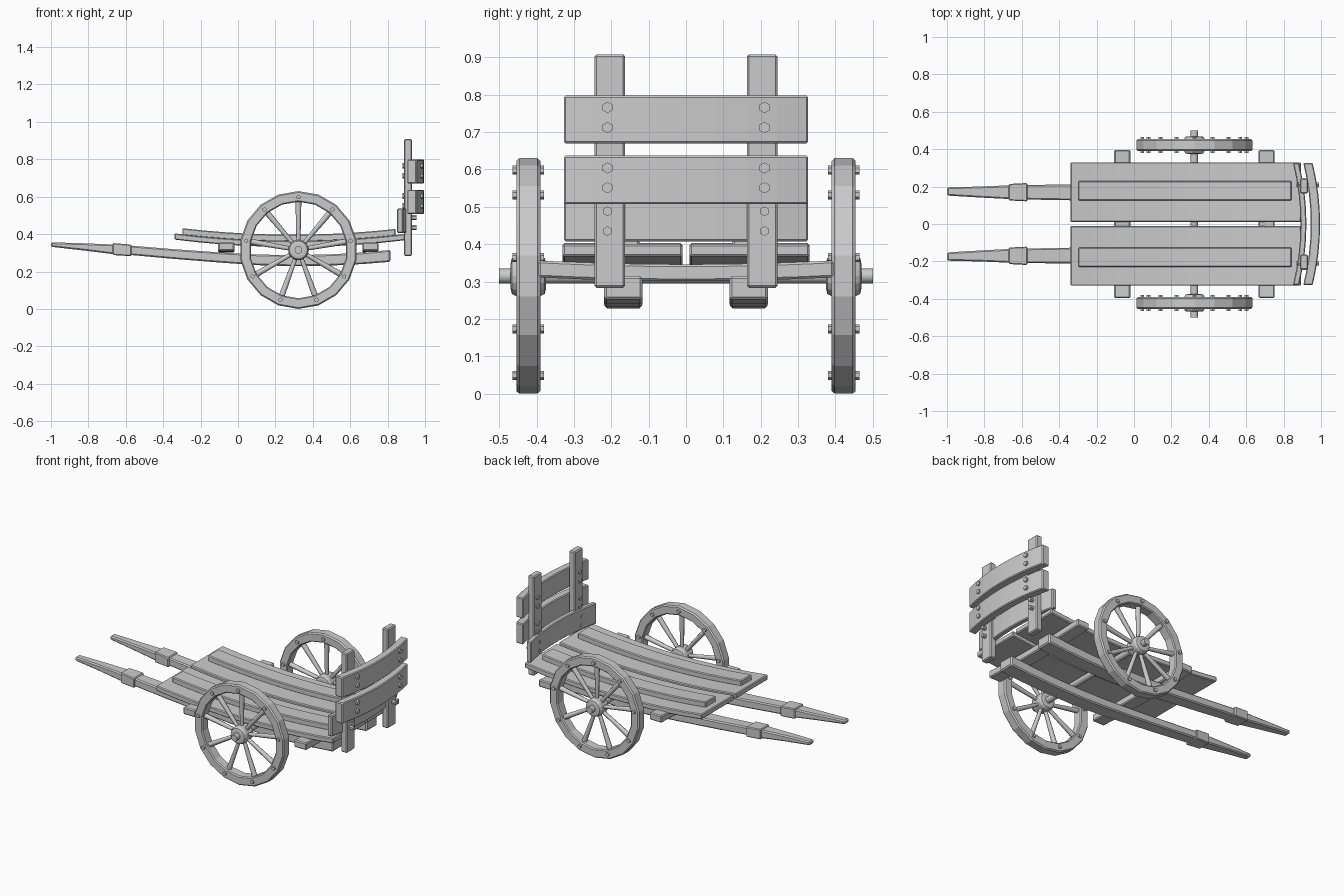
import bpy, bmesh
from math import sin, cos, pi, radians
from mathutils import Vector, Matrix

if "Cube" in bpy.data.objects:
    bpy.data.objects.remove(bpy.data.objects["Cube"])

WX, WZ, WY = 0.323, 0.315, 0.422   # wheel centre


def finish(name, bm, bevel=0.0, smooth=False):
    bmesh.ops.recalc_face_normals(bm, faces=bm.faces)
    me = bpy.data.meshes.new(name)
    bm.to_mesh(me)
    bm.free()
    ob = bpy.data.objects.new(name, me)
    bpy.context.collection.objects.link(ob)
    if smooth:
        for p in me.polygons:
            p.use_smooth = len(p.vertices) == 4
    if bevel:
        m = ob.modifiers.new("bevel", 'BEVEL')
        m.width, m.segments = bevel, 1
        m.limit_method, m.angle_limit = 'ANGLE', radians(40)
    return ob


def loft(name, rings, bevel=0.005):
    """Skin a series of equal-sized closed rings and cap the ends."""
    bm = bmesh.new()
    vs = [[bm.verts.new(p) for p in r] for r in rings]
    n = len(rings[0])
    for a, b in zip(vs, vs[1:]):
        for i in range(n):
            bm.faces.new((a[i], a[(i + 1) % n], b[(i + 1) % n], b[i]))
    bm.faces.new(vs[0])
    bm.faces.new(vs[-1])
    return finish(name, bm, bevel)


def yz(x, y0, y1, z0, z1):
    return [(x, y0, z0), (x, y1, z0), (x, y1, z1), (x, y0, z1)]


def xz(y, x0, x1, z0, z1):
    return [(x0, y, z0), (x1, y, z0), (x1, y, z1), (x0, y, z1)]


def rod(bm, a, b, r1, r2, seg):
    a, b = Vector(a), Vector(b)
    d = b - a
    M = Matrix.Translation((a + b) / 2) @ d.to_track_quat('Z', 'Y').to_matrix().to_4x4()
    bmesh.ops.create_cone(bm, cap_ends=True, segments=seg, radius1=r1, radius2=r2,
                          depth=d.length, matrix=M)


def span(a, b, n):
    return [a + (b - a) * i / n for i in range(n + 1)]


def lathe(name, profile, seg, y0, closed):
    """Revolve (radius, y offset) points about the wheel axis."""
    bm = bmesh.new()
    cols = []
    for i in range(seg):
        t = pi / 2 + 2 * pi * i / seg
        cols.append([bm.verts.new((WX + r * cos(t), y0 + y, WZ + r * sin(t))) for r, y in profile])
    n = len(profile)
    for i in range(seg):
        a, b = cols[i], cols[(i + 1) % seg]
        for j in range(n if closed else n - 1):
            k = (j + 1) % n
            bm.faces.new((a[j], a[k], b[k], b[j]))
    if not closed:
        bm.faces.new([c[0] for c in cols])
        bm.faces.new([c[-1] for c in cols])
    return finish(name, bm)


for s, side in ((-1, "right"), (1, "left")):
    # wheel rim, hub, spokes and rim bolts
    y = s * WY
    lathe(side + "_rim", [(0.258, -0.026), (0.264, -0.032), (0.308, -0.032), (0.315, -0.024),
                          (0.315, 0.024), (0.308, 0.032), (0.264, 0.032), (0.258, 0.026)], 18, y, True)
    lathe(side + "_hub", [(0.035, -0.047), (0.048, -0.044), (0.055, -0.03),
                          (0.055, 0.03), (0.048, 0.044), (0.035, 0.047)], 16, y, False)
    sp, bo = bmesh.new(), bmesh.new()
    for i in range(9):
        t = pi / 2 + 2 * pi * i / 9
        c, d = cos(t), sin(t)
        rod(sp, (WX + 0.04 * c, y, WZ + 0.04 * d), (WX + 0.27 * c, y, WZ + 0.27 * d), 0.011, 0.016, 8)
        px, pz = WX + 0.283 * c, WZ + 0.283 * d
        rod(bo, (px, y - 0.042, pz), (px, y + 0.042, pz), 0.012, 0.012, 6)
    finish(side + "_spokes", sp, smooth=True)
    finish(side + "_rim_bolts", bo)

    # pull shaft: x, centre y, half width, bottom, top
    shaft = [(-1, 0.174, 0.022, 0.332, 0.356), (-0.83, 0.171, 0.029, 0.313, 0.351),
             (-0.66, 0.170, 0.037, 0.292, 0.344), (-0.57, 0.170, 0.039, 0.288, 0.338),
             (-0.35, 0.169, 0.042, 0.268, 0.320), (-0.1, 0.168, 0.045, 0.248, 0.302),
             (0.1, 0.168, 0.048, 0.234, 0.291), (0.3, 0.168, 0.05, 0.228, 0.287),
             (0.5, 0.168, 0.051, 0.232, 0.292), (0.67, 0.168, 0.052, 0.240, 0.302),
             (0.815, 0.168, 0.052, 0.252, 0.315)]
    loft(side + "_shaft", [yz(x, s * c - w, s * c + w, b, t) for x, c, w, b, t in shaft], 0.007)
    # collar round the shaft
    loft(side + "_collar", [yz(-0.67, s * 0.17 - 0.044, s * 0.17 + 0.044, 0.288, 0.352),
                            yz(-0.57, s * 0.17 - 0.049, s * 0.17 + 0.049, 0.282, 0.344)], 0.005)

    # sagging deck plank and the batten on top of it
    def sag(x):
        return 0.1 * (x - 0.29) ** 2
    y0, y1 = sorted((s * 0.01, s * 0.33))
    loft(side + "_deck_plank", [yz(x, y0, y1, 0.331 + sag(x), 0.364 + sag(x))
                                for x in span(-0.34, 0.893, 10)], 0.005)
    y0, y1 = sorted((s * 0.125, s * 0.23))
    loft(side + "_deck_batten", [yz(x, y0, y1, 0.36 + sag(x), 0.397 + sag(x))
                                 for x in span(-0.298, 0.842, 10)], 0.005)

    # back post
    y0, y1 = sorted((s * 0.163, s * 0.245))
    loft(side + "_back_post", [[(0.888, y0, z), (0.93, y0, z), (0.93, y1, z), (0.888, y1, z)]
                               for z in (0.283, 0.908)], 0.006)
    # bolts through the back boards and posts
    bm = bmesh.new()
    yb = s * 0.21
    for z in (0.766, 0.712, 0.604, 0.551):
        rod(bm, (0.88, yb, z), (0.988, yb, z), 0.015, 0.015, 6)
    for z in (0.488, 0.435):
        rod(bm, (0.87, yb, z), (0.955, yb, z), 0.013, 0.013, 6)
    finish(side + "_back_bolts", bm)

# axle
bm = bmesh.new()
rod(bm, (WX, -0.5, WZ), (WX, 0.5, WZ), 0.02, 0.02, 12)
finish("axle", bm, smooth=True)

# bowed crossbars under the deck
for name, x in (("front_crossbar", -0.063), ("rear_crossbar", 0.708)):
    loft(name, [xz(y, x - 0.043, x + 0.043, 0.301 + 0.065 * y * y, 0.346 + 0.065 * y * y)
                for y in span(-0.395, 0.395, 8)], 0.006)

# curved back boards: two outside the posts, one inside
for name, x0, th, z0, z1 in (("upper_back_board", 0.945, 0.05, 0.67, 0.798),
                             ("middle_back_board", 0.945, 0.05, 0.507, 0.637),
                             ("lower_back_board", 0.89, 0.032, 0.407, 0.537)):
    rings = []
    for y in span(-0.327, 0.327, 8):
        b = x0 - 0.04 * (y / 0.327) ** 2
        rings.append(xz(y, b, b + th, z0, z1))
    loft(name, rings, 0.005)
